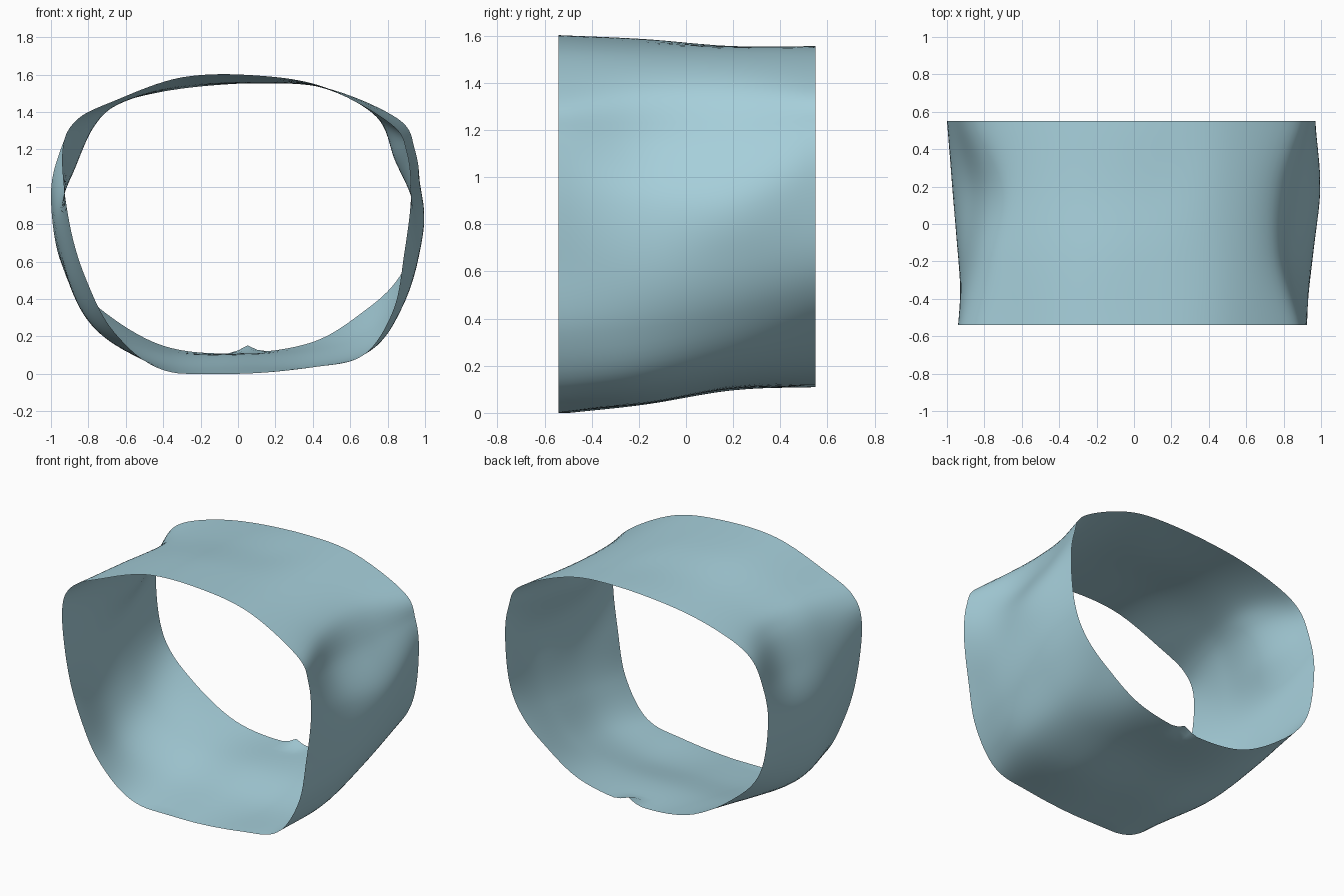
import bpy, bmesh, math

if "Cube" in bpy.data.objects:
    bpy.data.objects.remove(bpy.data.objects["Cube"])

# Cross-sections (x, z) of the open band, counter-clockwise from the bottom centre
front = [(0, 0), (.4, .035), (.67, .1), (.83, .34), (.89, .65), (.925, .95), (.905, 1.18), (.82, 1.335), (.47, 1.53),
         (.1, 1.595), (-.3, 1.585), (-.66, 1.46), (-.87, 1.35), (-.94, 1.17), (-.9, .8), (-.81, .5), (-.66, .22), (-.4, .02)]
mid_front = [(0, .04), (.4, .05), (.72, .14), (.88, .36), (.95, .62), (.94, .9), (.84, 1.14), (.745, 1.37), (.45, 1.53),
             (.05, 1.58), (-.3, 1.57), (-.64, 1.46), (-.81, 1.345), (-.9, 1.11), (-.94, .8), (-.88, .45), (-.72, .2), (-.4, .05)]
mid_back = [(0, .1), (.4, .12), (.7, .22), (.88, .42), (.97, .65), (.99, .9), (.88, 1.15), (.75, 1.385), (.45, 1.53),
            (.1, 1.555), (-.3, 1.54), (-.62, 1.45), (-.765, 1.33), (-.87, 1.11), (-.97, .85), (-.91, .5), (-.74, .26), (-.4, .11)]
back = [(0, .11), (.4, .17), (.68, .34), (.85, .5), (.94, .7), (.97, 1.0), (.945, 1.2), (.86, 1.36), (.5, 1.52),
        (.15, 1.555), (-.3, 1.525), (-.64, 1.45), (-.86, 1.345), (-.955, 1.18), (-1.0, .94), (-.94, .58), (-.74, .35), (-.4, .15)]

Y0, Y1 = -0.54, 0.55
SUB, ROWS = 8, 24          # samples per profile span, rows along the band


def spline(p0, p1, p2, p3, t):
    """Catmull-Rom interpolation of 2D points."""
    return tuple(0.5 * (2 * b + (c - a) * t + (2 * a - 5 * b + 4 * c - d) * t * t
                        + (3 * b - a - 3 * c + d) * t ** 3)
                 for a, b, c, d in zip(p0, p1, p2, p3))


def smooth_ring(pts):
    n = len(pts)
    return [spline(pts[i - 1], pts[i], pts[(i + 1) % n], pts[(i + 2) % n], s / SUB)
            for i in range(n) for s in range(SUB)]


def extend(a, b):
    return [(2 * p[0] - q[0], 2 * p[1] - q[1]) for p, q in zip(a, b)]


rings = [smooth_ring(s) for s in (front, mid_front, mid_back, back)]
rings = [extend(rings[0], rings[1])] + rings + [extend(rings[3], rings[2])]

# Loft the band surface through the sections
bm = bmesh.new()
grid = []
for r in range(ROWS + 1):
    u = r / ROWS * 3
    k = min(int(u), 2)
    y = Y0 + (Y1 - Y0) * r / ROWS
    row = []
    for a, b, c, d in zip(*rings[k:k + 4]):
        x, z = spline(a, b, c, d, u - k)
        # small raised nick on the lower back rim
        if z < 0.5:
            z += 0.04 * math.exp(-((x - .05) / .05) ** 2 - ((y - Y1) / .06) ** 2)
        row.append(bm.verts.new((x, y, max(z, 0))))
    grid.append(row)

n = len(grid[0])
for r in range(ROWS):
    for i in range(n):
        j = (i + 1) % n
        bm.faces.new((grid[r][i], grid[r + 1][i], grid[r + 1][j], grid[r][j])).smooth = True
bm.normal_update()

mesh = bpy.data.meshes.new("warped_band")
bm.to_mesh(mesh)
bm.free()
band = bpy.data.objects.new("warped_band", mesh)
bpy.context.collection.objects.link(band)

# Pale blue finish
mat = bpy.data.materials.new("pale_blue")
mat.diffuse_color = (0.38, 0.62, 0.70, 1)
mat.use_nodes = True
mat.node_tree.nodes["Principled BSDF"].inputs["Base Color"].default_value = mat.diffuse_color
mesh.materials.append(mat)
